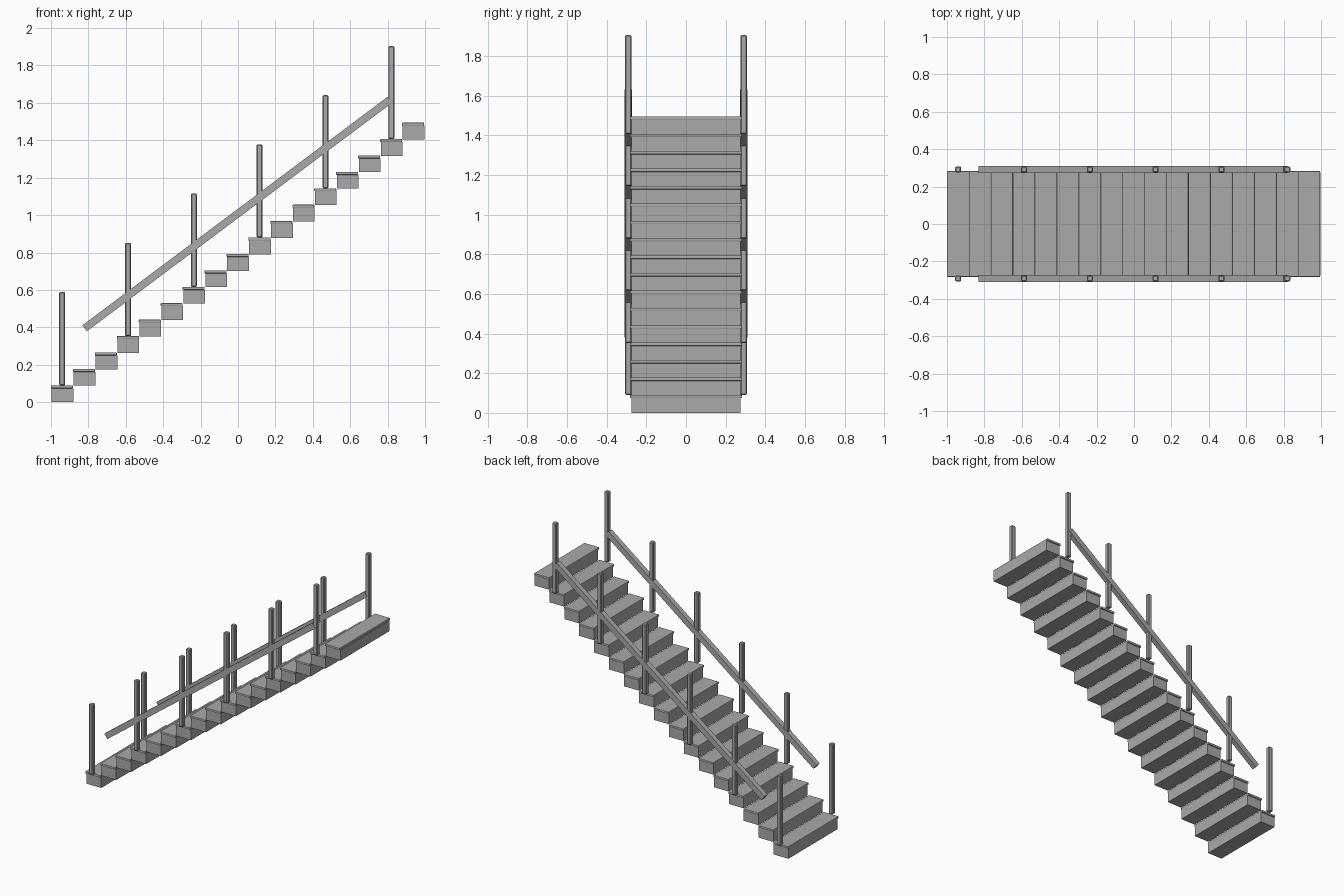
import bpy
import math

if "Cube" in bpy.data.objects:
    bpy.data.objects.remove(bpy.data.objects["Cube"], do_unlink=True)

grey = bpy.data.materials.new("grey")
grey.use_nodes = True
COLOUR = (0.4, 0.4, 0.4, 1)
grey.diffuse_color = COLOUR
grey.node_tree.nodes["Principled BSDF"].inputs["Base Color"].default_value = COLOUR


def box(name, low, high, bevel=0, segments=1):
    """Box between two corners, with optionally softened edges."""
    centre = [(a + b) / 2 for a, b in zip(low, high)]
    bpy.ops.mesh.primitive_cube_add(size=1, location=centre)
    obj = bpy.context.object
    obj.name = name
    obj.scale = [b - a for a, b in zip(low, high)]
    bpy.ops.object.transform_apply(location=False, rotation=False, scale=True)
    obj.data.materials.append(grey)
    if bevel:
        mod = obj.modifiers.new("soft_edges", "BEVEL")
        mod.width = bevel
        mod.segments = segments
    return obj


STEPS = 17
RUN, RISE = 0.1173, 0.0878
DEPTH, HEIGHT, CAP = 0.12, 0.09, 0.016

# Steps: a solid block under a thin rounded tread
for i in range(STEPS):
    x, z = -1 + i * RUN, i * RISE
    box(f"step_block_{i + 1}", (x + 0.004, -0.275, z),
        (x + DEPTH, 0.275, z + HEIGHT - CAP))
    box(f"step_tread_{i + 1}", (x, -0.283, z + HEIGHT - CAP),
        (x + DEPTH - 0.002, 0.283, z + HEIGHT), 0.004, 2)

# Posts on every third step, and a sloping rail on each side
RAIL_START, RAIL_END = (-0.82, 0.395), (0.81, 1.615)
dx, dz = RAIL_END[0] - RAIL_START[0], RAIL_END[1] - RAIL_START[1]
half = math.hypot(dx, dz) / 2
for side, s in (("left", 1), ("right", -1)):
    y = s * 0.291
    for i in range(0, STEPS, 3):
        x, z = -0.94 + i * RUN, i * RISE + HEIGHT
        box(f"post_{side}_{i // 3 + 1}", (x - 0.016, y - 0.016, z),
            (x + 0.016, y + 0.016, z + 0.498), 0.005)
    rail = box(f"rail_{side}", (-half, -0.018, -0.02), (half, 0.018, 0.02))
    rail.location = ((RAIL_START[0] + RAIL_END[0]) / 2, y,
                     (RAIL_START[1] + RAIL_END[1]) / 2)
    rail.rotation_euler.y = -math.atan2(dz, dx)
